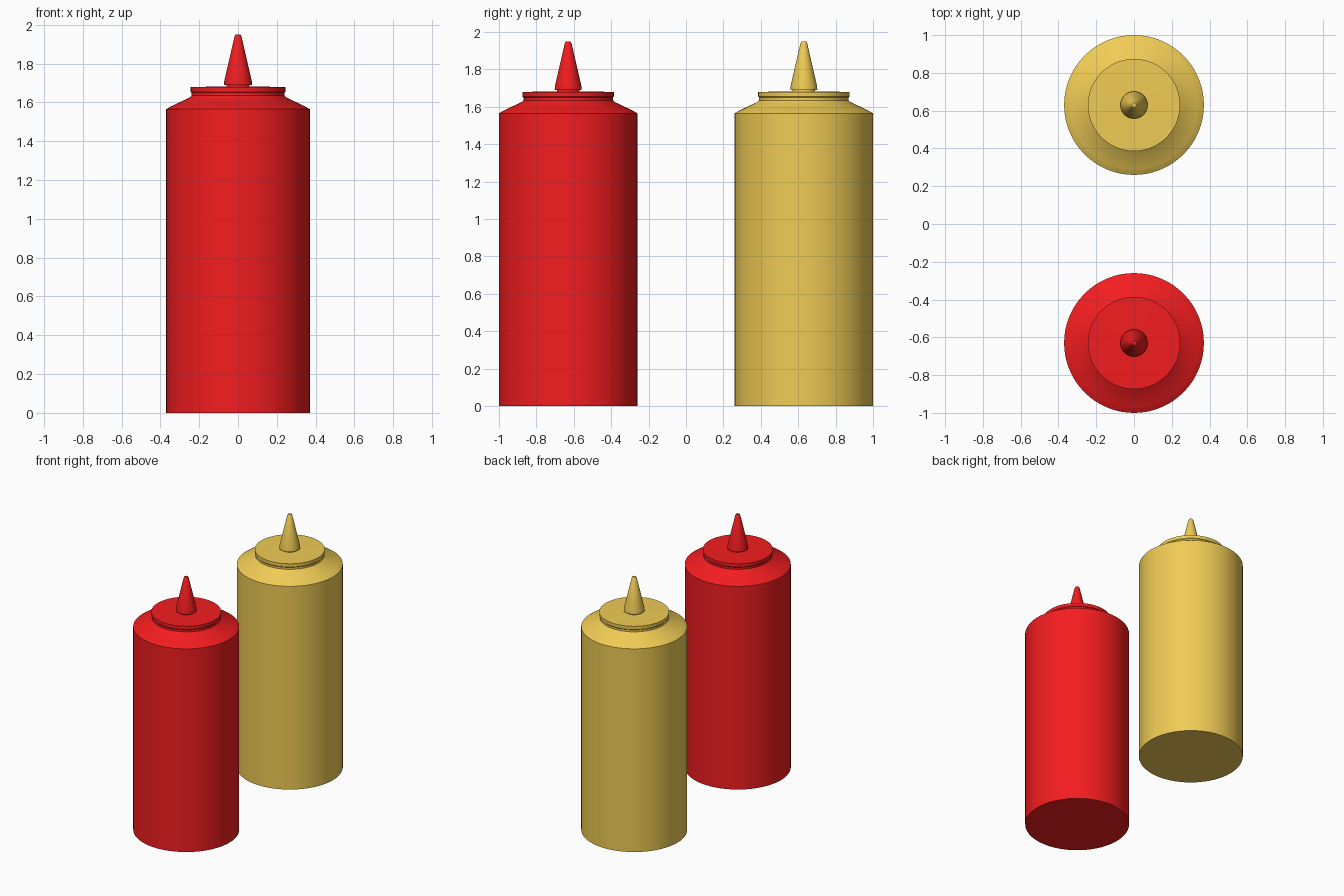
import bpy, bmesh, math

if "Cube" in bpy.data.objects:
    bpy.data.objects.remove(bpy.data.objects["Cube"])

SEGMENTS = 64

# (radius, height) profiles, bottom to top
BODY = [(0, 0), (0.37, 0), (0.37, 1.565), (0.345, 1.58)]
CAP = [(0.345, 1.58), (0.25, 1.625), (0.24, 1.635), (0.24, 1.65),
       (0.244, 1.655), (0.244, 1.68), (0.06, 1.682)]
NOZZLE = [(0.06, 1.682), (0.06, 1.69), (0.072, 1.69), (0.071, 1.71),
          (0.018, 1.94), (0.012, 1.95), (0, 1.95)]


def material(name, color):
    mat = bpy.data.materials.new(name)
    mat.diffuse_color = color
    mat.use_nodes = True
    mat.node_tree.nodes["Principled BSDF"].inputs["Base Color"].default_value = mat.diffuse_color
    return mat


def lathe(name, profile, y, mat):
    """Spin a profile around the vertical axis and place it at y."""
    bm = bmesh.new()
    verts = [bm.verts.new((r, 0, z)) for r, z in profile]
    edges = [bm.edges.new(pair) for pair in zip(verts, verts[1:])]
    bmesh.ops.spin(bm, geom=verts + edges, cent=(0, 0, 0), axis=(0, 0, 1),
                   angle=math.tau, steps=SEGMENTS, use_duplicate=False)
    bmesh.ops.remove_doubles(bm, verts=bm.verts[:], dist=1e-4)
    bmesh.ops.recalc_face_normals(bm, faces=bm.faces[:])
    # open strips: make sure the faces point outward and up
    if sum(f.normal.dot((f.calc_center_median().x, f.calc_center_median().y, 0.2))
           * f.calc_area() for f in bm.faces) < 0:
        bmesh.ops.reverse_faces(bm, faces=bm.faces[:])
    mesh = bpy.data.meshes.new(name)
    bm.to_mesh(mesh)
    bm.free()
    obj = bpy.data.objects.new(name, mesh)
    obj.location.y = y
    mesh.materials.append(mat)
    bpy.context.collection.objects.link(obj)
    bpy.ops.object.select_all(action='DESELECT')
    obj.select_set(True)
    bpy.context.view_layer.objects.active = obj
    bpy.ops.object.shade_smooth_by_angle(angle=math.radians(35))
    return obj


# Ketchup bottle in front, mustard bottle behind
red = material("red_plastic", (0.9, 0.012, 0.014, 1))
yellow = material("yellow_plastic", (0.87, 0.6, 0.09, 1))
for label, y, mat in (("ketchup", -0.63, red), ("mustard", 0.63, yellow)):
    lathe(label + "_body", BODY, y, mat)
    lathe(label + "_cap", CAP, y, mat)
    lathe(label + "_nozzle", NOZZLE, y, mat)
